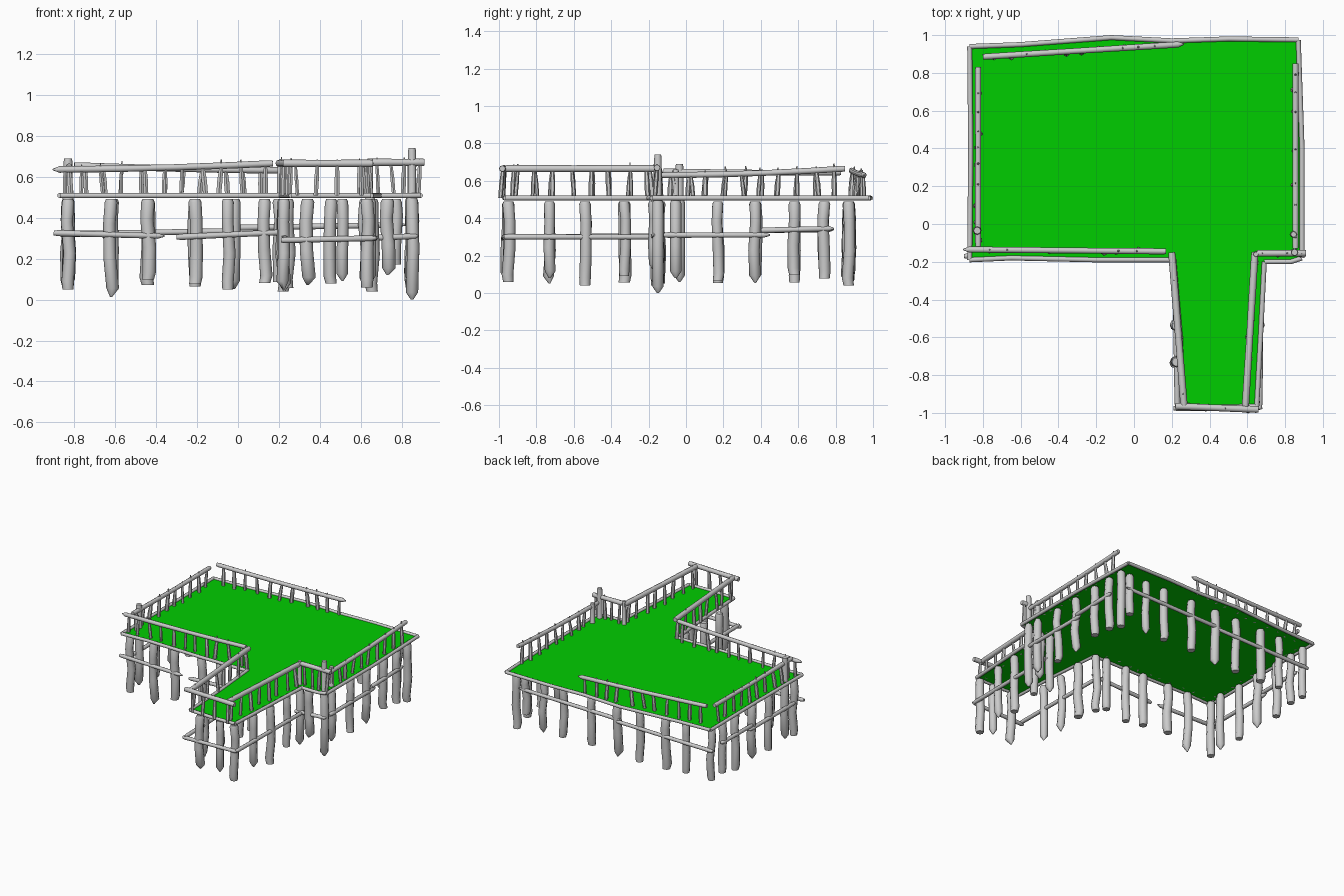
import bpy, bmesh, random
from math import cos, sin, tau
from mathutils import Vector

if "Cube" in bpy.data.objects:
    bpy.data.objects.remove(bpy.data.objects["Cube"])

random.seed(7)
R = random.uniform
DECK_Z = 0.508


def log(bm, pts, radii, sides=8):
    """Sweep a rough round log through a few points."""
    pts = [Vector(p) for p in pts]
    axis = (pts[-1] - pts[0]).normalized()
    ref = Vector((0, 0, 1)) if abs(axis.z) < 0.8 else Vector((1, 0, 0))
    u = axis.cross(ref).normalized()
    v = axis.cross(u)
    rings = []
    for p, r in zip(pts, radii):
        rings.append([bm.verts.new(p + r * (cos(tau * i / sides) * u + sin(tau * i / sides) * v))
                      for i in range(sides)])
    for a, b in zip(rings, rings[1:]):
        for i in range(sides):
            j = (i + 1) % sides
            bm.faces.new((a[i], a[j], b[j], b[i]))
    bm.faces.new(rings[0][::-1])
    bm.faces.new(rings[-1])


def finish(bm, name):
    bmesh.ops.recalc_face_normals(bm, faces=bm.faces[:])
    me = bpy.data.meshes.new(name)
    bm.to_mesh(me)
    bm.free()
    ob = bpy.data.objects.new(name, me)
    bpy.context.collection.objects.link(ob)
    return ob


def post(bm, x, y, z0=None, z1=0.49, r=None):
    """Slightly crooked upright with a chopped or pointed foot."""
    z0 = R(0.05, 0.1) if z0 is None else z0
    r = R(0.028, 0.034) if r is None else r
    b = 0.009
    mid = lambda t: (x + R(-b, b), y + R(-b, b), z0 + t * (z1 - z0))
    foot = r * random.choice((0.15, 0.9, 0.9))
    log(bm, [(x, y, z0), mid(0.09), mid(0.4), mid(0.75), (x, y, z1 - 0.015), (x, y, z1)],
        [foot, r, r, r * 0.97, r, r * 0.8])


def posts(name, spots):
    bm = bmesh.new()
    for s in spots:
        post(bm, *s)
    finish(bm, name)


def corner_post(name, x, y, z0, z1, r_top):
    """Post that carries on through the deck as a thinner upright."""
    bm = bmesh.new()
    log(bm, [(x, y, z0), (x, y, z0 + 0.035), (x + 0.006, y, 0.25), (x, y, 0.48), (x, y, 0.51),
             (x, y, z1 - 0.02), (x, y, z1)],
        [0.006, 0.03, 0.03, 0.03, r_top, r_top, r_top * 0.85])
    finish(bm, name)


def railing(name, a, b, count, sag=0.0, tip=False, r=0.016):
    """Top rail from a to b with thin uneven balusters under it."""
    a, b = Vector(a), Vector(b)
    at = lambda t: a.lerp(b, t) - Vector((0, 0, 4 * sag * t * (1 - t)))
    bm = bmesh.new()
    ts = [0, 0.03, 0.3, 0.55, 0.8, 0.985, 1]
    log(bm, [at(t) for t in ts],
        [r * (0.2 if tip else 0.9), r, r, r * 0.95, r, r, r * 0.9])
    finish(bm, name + "_rail")
    bm = bmesh.new()
    for i in range(count):
        p = at((i + 0.5) / count + R(-0.15, 0.15) / count)
        top = p.z + R(0.0, 0.035)
        dx, dy = R(-0.015, 0.015), R(-0.015, 0.015)
        w = R(0.009, 0.014)
        log(bm, [(p.x + dx, p.y + dy, DECK_Z), (p.x + dx / 2, p.y + dy / 2, (DECK_Z + p.z) / 2),
                 (p.x, p.y, p.z - 0.01), (p.x, p.y, top)], [w, w * 1.1, w * 0.8, w * 0.25], 6)
    finish(bm, name + "_balusters")


# deck sheet
outline = {
    "back": [(-0.87, 0.94), (-0.6, 0.95), (-0.12, 0.987), (0.2, 0.97), (0.5, 0.98), (0.87, 0.975)],
    "right": [(0.87, 0.975), (0.89, 0.4), (0.89, -0.18)],
    "front_right": [(0.89, -0.18), (0.83, -0.2), (0.69, -0.2)],
    "walkway_right": [(0.69, -0.2), (0.67, -0.6), (0.65, -0.965)],
    "walkway_front": [(0.65, -0.965), (0.45, -0.97), (0.26, -0.96)],
    "walkway_left": [(0.26, -0.96), (0.245, -0.6), (0.21, -0.18)],
    "front_left": [(0.21, -0.19), (-0.2, -0.19), (-0.65, -0.18), (-0.87, -0.19)],
    "left": [(-0.87, -0.19), (-0.865, 0.4), (-0.87, 0.94)],
}
bm = bmesh.new()
bm.faces.new([bm.verts.new((x, y, DECK_Z)) for side in outline.values() for x, y in side[:-1]])
deck = finish(bm, "deck")
green = bpy.data.materials.new("green")
green.diffuse_color = (0.0, 0.61, 0.0, 1)
green.use_nodes = True
green.node_tree.nodes["Principled BSDF"].inputs["Base Color"].default_value = green.diffuse_color
deck.data.materials.append(green)

# border logs around the deck
for name, pts in outline.items():
    bm = bmesh.new()
    log(bm, [(x, y, DECK_Z) for x, y in pts], [0.013] * len(pts))
    finish(bm, name + "_border")

# support posts
ys = (0.17, 0.37, 0.58, 0.74)
posts("right_posts", [(0.85, y) for y in ys])
posts("left_posts", [(-0.83, y) for y in ys])
posts("back_posts", [(x, 0.87) for x in (-0.83, -0.61, -0.44, -0.21, -0.02, 0.2, 0.455, 0.62)]
      + [(0.77, 0.87, 0.17), (0.85, 0.87, 0.04)])
posts("front_posts", [(-0.62, -0.15, 0.012), (-0.44, -0.15), (-0.21, -0.15), (-0.05, -0.15, 0.05),
                      (0.13, -0.15), (0.22, -0.16, 0.04), (0.73, -0.17, 0.12),
                      (-0.83, -0.14, 0.05)])
posts("walkway_posts", [(0.24, -0.33), (0.225, -0.54, 0.04), (0.225, -0.73, 0.05),
                        (0.65, -0.33), (0.655, -0.54, 0.04), (0.645, -0.73, 0.08),
                        (0.34, -0.95, 0.07), (0.51, -0.95, 0.09), (0.63, -0.95, 0.06)])
corner_post("left_corner_post", -0.83, -0.035, 0.06, 0.69, 0.022)
corner_post("right_corner_post", 0.85, -0.15, 0.0, 0.74, 0.02)
corner_post("right_inner_post", 0.845, -0.055, 0.08, 0.66, 0.018)
corner_post("walkway_corner_post", 0.645, -0.16, 0.04, 0.69, 0.015)

# cross beams between the posts
beams = {
    "front_left_beam": ((-0.9, -0.17, 0.325), (-0.36, -0.17, 0.31)),
    "front_middle_beam": ((-0.3, -0.17, 0.305), (0.25, -0.17, 0.33)),
    "front_right_beam": ((0.62, -0.18, 0.3), (0.88, -0.17, 0.31)),
    "walkway_front_beam": ((0.21, -0.975, 0.29), (0.68, -0.975, 0.3)),
    "walkway_right_beam": ((0.665, -0.98, 0.3), (0.675, -0.15, 0.3)),
    "walkway_left_beam": ((0.23, -0.98, 0.3), (0.215, -0.15, 0.305)),
    "right_front_beam": ((0.87, -0.12, 0.31), (0.87, 0.45, 0.31)),
    "right_back_beam": ((0.87, 0.4, 0.335), (0.87, 0.79, 0.345)),
    "left_front_beam": ((-0.85, -0.12, 0.31), (-0.85, 0.45, 0.31)),
    "left_back_beam": ((-0.85, 0.4, 0.335), (-0.85, 0.79, 0.34)),
    "back_left_beam": ((-0.86, 0.895, 0.32), (0.0, 0.895, 0.335)),
    "back_right_beam": ((-0.05, 0.89, 0.35), (0.82, 0.89, 0.365)),
}
for name, (a, b) in beams.items():
    bm = bmesh.new()
    a, b = Vector(a), Vector(b)
    log(bm, [a, a.lerp(b, 0.04), a.lerp(b, 0.5), a.lerp(b, 0.94), b],
        [0.011, 0.015, 0.014, 0.014, 0.004])
    finish(bm, name)

# railings
railing("front_left", (-0.905, -0.135, 0.635), (0.17, -0.145, 0.665), 11, 0.006, True)
railing("left", (-0.825, -0.12, 0.65), (-0.825, 0.83, 0.645), 10, 0.004)
railing("right", (0.855, -0.13, 0.63), (0.855, 0.85, 0.665), 10, 0.008)
railing("back", (0.265, 0.952, 0.63), (-0.8, 0.885, 0.655), 11, 0.004, True)
railing("front_right", (0.65, -0.155, 0.67), (0.91, -0.155, 0.67), 4, r=0.018)
railing("walkway_left", (0.2, -0.15, 0.665), (0.265, -0.965, 0.665), 8, r=0.019)
railing("walkway_right", (0.64, -0.15, 0.665), (0.59, -0.965, 0.665), 8, r=0.019)
railing("walkway_front", (0.66, -0.982, 0.665), (0.22, -0.965, 0.665), 4, r=0.018)

# smooth round sides, crisp ends
for ob in bpy.context.scene.objects:
    ob.select_set(ob is not deck)
    if ob is not deck:
        bpy.context.view_layer.objects.active = ob
bpy.ops.object.shade_smooth_by_angle(angle=0.9)
